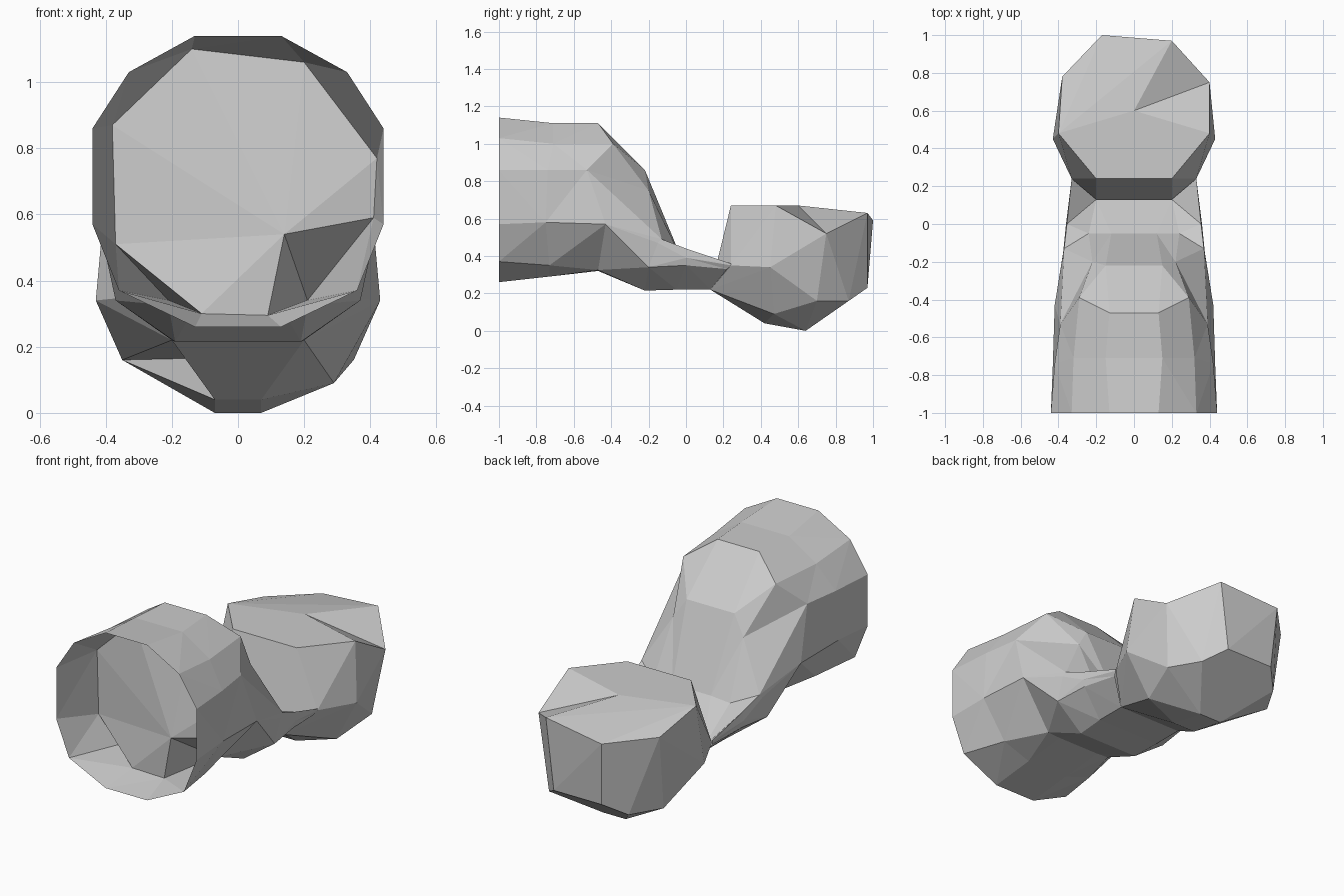
import bpy, bmesh
from mathutils import Vector

cube = bpy.data.objects.get("Cube")
if cube:
    bpy.data.objects.remove(cube, do_unlink=True)

grey = bpy.data.materials.new("light_grey")
grey.use_nodes = True
colour = (0.6, 0.6, 0.6, 1)
grey.diffuse_color = colour
grey.node_tree.nodes["Principled BSDF"].inputs["Base Color"].default_value = colour


def finish(bm, name):
    mesh = bpy.data.meshes.new(name)
    bmesh.ops.recalc_face_normals(bm, faces=bm.faces)
    bm.to_mesh(mesh)
    bm.free()
    mesh.materials.append(grey)
    obj = bpy.data.objects.new(name, mesh)
    bpy.context.collection.objects.link(obj)


def ring(bm, half):
    """Closed loop from its +x half, listed top to bottom."""
    right = [bm.verts.new(p) for p in half]
    left = [bm.verts.new((-x, y, z)) for x, y, z in reversed(half)]
    return right + left


def pairs(verts):
    return list(zip(verts, verts[1:] + verts[:1]))


def skin(bm, a, b):
    for (a1, a2), (b1, b2) in zip(pairs(a), pairs(b)):
        bm.faces.new((a1, a2, b2, b1))


def nearest(items, point):
    """The edge or face whose middle is closest to the point."""
    def distance(item):
        middle = sum((v.co for v in item.verts), Vector()) / len(item.verts)
        return (middle - Vector(point)).length
    return min(items, key=distance)


# Hollow front tube, sloping down into a neck with a sunken top
rim = [(x, -1, z) for x, z in
       [(.13, 1.14), (.33, 1.03), (.44, .86), (.44, .57), (.36, .37), (.13, .26)]]
middle = [(.15, -.71, 1.11), (.32, -.71, 1), (.42, -.74, .86),
          (.43, -.75, .58), (.3, -.73, .35), (.13, -.73, .29)]
shoulder = [(.13, -.47, 1.11), (.29, -.39, 1), (.39, -.53, .86),
            (.42, -.43, .57), (.21, -.47, .325), (.13, -.47, .32)]
slope = [(.15, -.22, .86), (.22, -.2, .75), (.37, -.13, .49),
         (.375, -.15, .47), (.37, -.2, .34), (.19, -.22, .215)]
waist = [(.12, -.05, .45), (.24, -.05, .44), (.355, 0, .44),
         (.36, 0, .39), (.35, 0, .35), (.2, -.05, .22)]
neck_end = [(.1, .13, .25), (.2, .13, .25), (.33, .24, .36),
            (.33, .24, .35), (.32, .22, .33), (.2, .13, .22)]
bm = bmesh.new()
rings = [ring(bm, half) for half in (rim, middle, shoulder, slope, waist, neck_end)]
for a, b in zip(rings, rings[1:]):
    skin(bm, a, b)
bmesh.ops.triangulate(bm, faces=bm.faces)
finish(bm, "tube_and_neck")

# Inner wall of the tube and the faceted plate, with two sunken lower corners
plate = [(.2, -.72, 1.06), (.42, -.74, .77), (.41, -.74, .59), (.21, -.5, .34),
         (.09, -.79, .295), (-.11, -.79, .3), (-.21, -.5, .34), (-.37, -.72, .51),
         (-.38, -.72, .87), (-.14, -.73, 1.1)]
bm = bmesh.new()
outer_verts = ring(bm, rim)
inner_verts = [bm.verts.new(p) for p in plate]
edges = [bm.edges.new(p) for p in pairs(outer_verts) + pairs(inner_verts)]
bmesh.ops.bridge_loops(bm, edges=edges)
bm.faces.new(inner_verts[5:8])
del inner_verts[6]
hub = bm.verts.new((.14, -.8, .54))
for a, b in pairs(inner_verts):
    bm.faces.new((a, b, hub))
finish(bm, "tube_inside")

# Rounded, faceted rear lump
mirrored = [(.2, .24, .67), (.4, .48, .67), (.43, .45, .34), (.2, .13, .22),
            (.33, .24, .35), (.07, .42, .04), (.07, .64, 0),
            (.35, .7, .16), (.25, .87, .16), (.15, .97, .23)]
uneven = [(-.17, 1, .59), (.2, .97, .63), (.4, .75, .52), (-.38, .78, .6),
          (0, .6, .67), (.29, .47, .09)]
bm = bmesh.new()
for p in mirrored:
    for side in (1, -1):
        bm.verts.new(Vector((p[0] * side, p[1], p[2])))
for p in uneven:
    bm.verts.new(p)
bmesh.ops.convex_hull(bm, input=bm.verts)
loose = [v for v in bm.verts if not v.link_faces]
bmesh.ops.delete(bm, geom=loose, context='VERTS')

# Valley across the top and dent under the front of the lump
bmesh.utils.edge_rotate(nearest(bm.edges, (.3, .725, .65)))
dent = bmesh.ops.poke(bm, faces=[nearest(bm.faces, (-.21, .42, .14))])
dent["verts"][0].co = (-.14, .5, .165)
finish(bm, "rear_lump")
